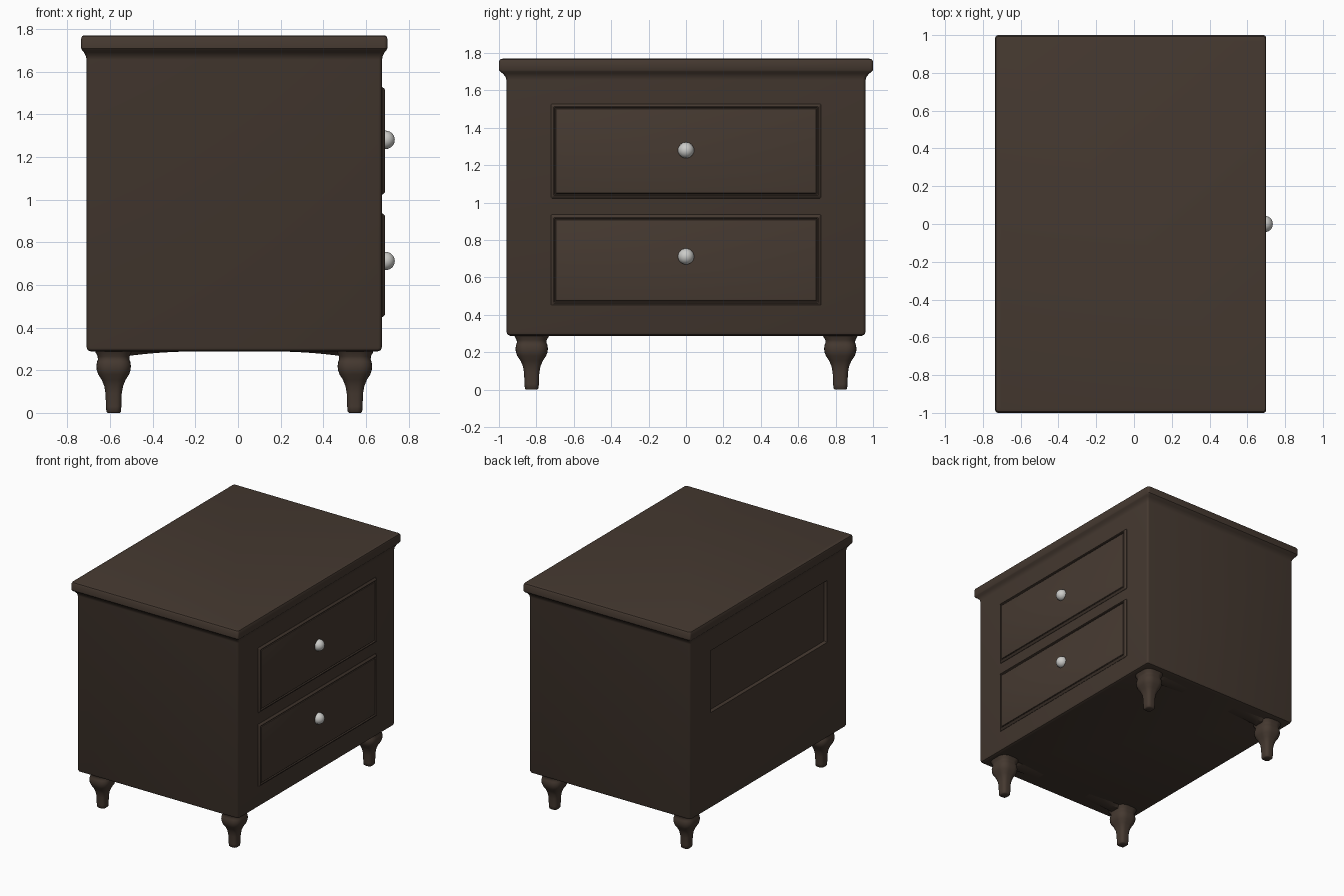
import bpy, bmesh, math
from mathutils import Matrix, Vector

if "Cube" in bpy.data.objects:
    bpy.data.objects.remove(bpy.data.objects["Cube"])


def material(name, rgb):
    m = bpy.data.materials.new(name)
    m.diffuse_color = (*rgb, 1)
    m.use_nodes = True
    m.node_tree.nodes["Principled BSDF"].inputs["Base Color"].default_value = m.diffuse_color
    return m


WOOD = material("dark brown wood", (0.060, 0.041, 0.030))
METAL = material("pale grey metal", (0.60, 0.60, 0.58))


def finish(bm, name, mat, angle=35):
    bmesh.ops.recalc_face_normals(bm, faces=bm.faces)
    me = bpy.data.meshes.new(name)
    bm.to_mesh(me)
    bm.free()
    ob = bpy.data.objects.new(name, me)
    bpy.context.collection.objects.link(ob)
    me.materials.append(mat)
    smooth(ob, angle)
    return ob


def smooth(ob, angle):
    bpy.ops.object.select_all(action='DESELECT')
    ob.select_set(True)
    bpy.context.view_layer.objects.active = ob
    bpy.ops.object.shade_smooth_by_angle(angle=math.radians(angle))


def loft(name, levels, matrix, mat=WOOD, seg=4, angle=35):
    """Stack rounded rectangles given as (half width, half depth, height, corner radius)."""
    bm = bmesh.new()
    rings = []
    for a, b, z, r in levels:
        ring = []
        for k, (sx, sy) in enumerate(((1, 1), (-1, 1), (-1, -1), (1, -1))):
            for i in range(seg + 1):
                t = math.pi / 2 * (k + i / seg)
                p = Vector((sx * (a - r) + r * math.cos(t), sy * (b - r) + r * math.sin(t), z))
                ring.append(bm.verts.new(matrix @ p))
        rings.append(ring)
    n = len(rings[0])
    for lo, hi in zip(rings, rings[1:]):
        for i in range(n):
            j = (i + 1) % n
            bm.faces.new((lo[i], lo[j], hi[j], hi[i]))
    bm.faces.new(rings[0][::-1])
    bm.faces.new(rings[-1])
    return finish(bm, name, mat, angle)


# Cabinet body with coved, overhanging top
CX = -0.0175
W, D = 0.6925, 0.96
profile = [(-0.02, 0.288), (-0.006, 0.294), (0, 0.308), (0, 1.655), (0.003, 1.672),
           (0.012, 1.69), (0.021, 1.7), (0.025, 1.708), (0.025, 1.755), (0.021, 1.766), (0.01, 1.77)]
body = loft("cabinet_body",
            [(W + o, D + o * (1.6 if z > 1 else 1), z, 0.016) for o, z in profile],
            Matrix.Translation((CX, 0, 0)))

# Shallow recess in the rear panel
cutter = loft("recess_cutter", [(0.705, 0.23, -0.1, 0.004), (0.705, 0.23, 0.0, 0.004),
                                (0.72, 0.245, 0.025, 0.004)],
              Matrix.Translation((-0.711, 0, 1.272)) @ Matrix(((0, 0, -1, 0), (1, 0, 0, 0),
                                                             (0, 1, 0, 0), (0, 0, 0, 1)))
              @ Matrix.Translation((0, 0, -0.018)))
# keep only the part of the cutter that enters the panel to the recess depth
for v in cutter.data.vertices:
    if v.co.x > -0.692:
        v.co.x = -0.691
cutter.hide_render = True
mod = body.modifiers.new("recess", 'BOOLEAN')
mod.operation, mod.object, mod.solver = 'DIFFERENCE', cutter, 'EXACT'
bpy.context.view_layer.objects.active = body
bpy.ops.object.modifier_apply(modifier=mod.name)
bpy.data.objects.remove(cutter, do_unlink=True)
smooth(body, 35)

# Drawer fronts on the +x side: raised moulding, groove and panel, plus a knob each
FACING = Matrix(((0, 0, 1, 0), (1, 0, 0, 0), (0, 1, 0, 0), (0, 0, 0, 1)))
for label, zc, half, knob_z in (("upper", 1.275, 0.252, 1.28), ("lower", 0.692, 0.243, 0.712)):
    steps = [(0, -0.01), (0, 0.002), (0.006, 0.010), (0.014, 0.015), (0.018, 0.014),
             (0.021, 0.005), (0.024, 0.005), (0.027, 0.012), (0.032, 0.014)]
    loft(label + "_drawer_front",
         [(0.722 - i, half - i, h, 0.005) for i, h in steps],
         Matrix.Translation((0.675, 0, zc)) @ FACING, seg=2)
    bm = bmesh.new()
    bmesh.ops.create_uvsphere(bm, u_segments=24, v_segments=14, radius=0.043,
                              matrix=Matrix.Translation((0.692, 0, knob_z)) @ FACING)
    finish(bm, label + "_knob", METAL, 60)

# Turned-style feet with soft square section
leg_profile = [(0.028, 0.0), (0.034, 0.006), (0.036, 0.03), (0.038, 0.09), (0.044, 0.125),
               (0.056, 0.155), (0.072, 0.18), (0.079, 0.2), (0.081, 0.22), (0.078, 0.24),
               (0.074, 0.25), (0.075, 0.265), (0.084, 0.282), (0.09, 0.298)]
for xn, x in (("back", -0.583), ("front", 0.548)):
    for yn, y in (("left", -0.825), ("right", 0.825)):
        loft(f"{xn}_{yn}_foot", [(r, r * 1.07, z, r * 0.7) for r, z in leg_profile],
             Matrix.Translation((x, y, 0)), seg=5, angle=60)

# Thin arched aprons joining the feet along both ends
for yn, s in (("left", -1), ("right", 1)):
    bm = bmesh.new()
    rows = []
    for i in range(25):
        u = -1 + i / 12
        x, z = CX + u * 0.53, 0.29 - 0.028 * abs(u) ** 3
        rows.append([bm.verts.new((x, s * y, h)) for y, h in
                     ((0.76, 0.296), (0.79, z), (0.86, z), (0.89, 0.296))])
    for p, q in zip(rows, rows[1:]):
        for k in range(4):
            m = (k + 1) % 4
            bm.faces.new((p[k], p[m], q[m], q[k]))
    bm.faces.new(rows[0])
    bm.faces.new(rows[-1])
    finish(bm, yn + "_apron", WOOD)
